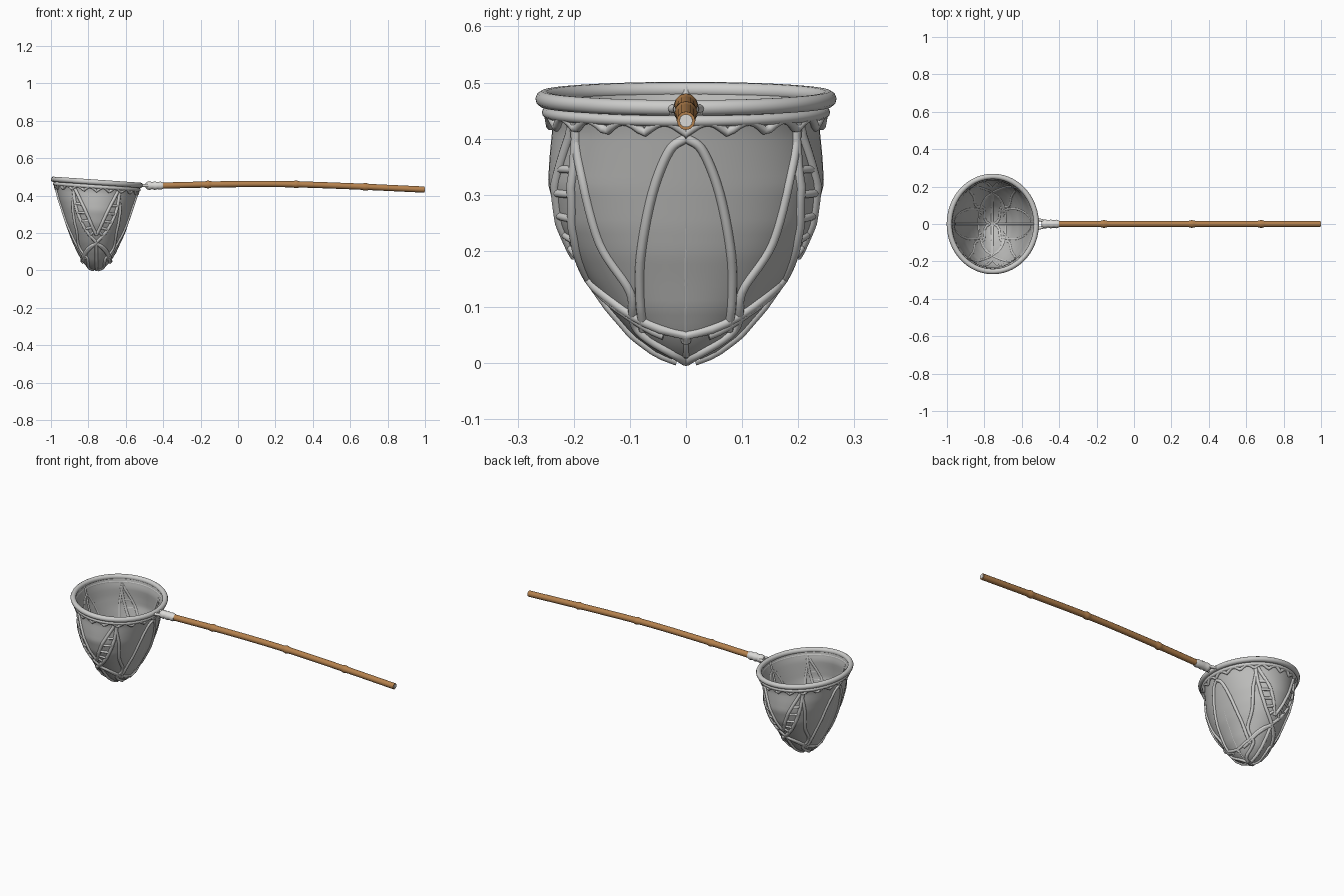
import bpy, bmesh, math
from mathutils import Vector

if "Cube" in bpy.data.objects:
    bpy.data.objects.remove(bpy.data.objects["Cube"])


def material(name, rgb):
    m = bpy.data.materials.new(name)
    m.diffuse_color = (*rgb, 1)
    m.use_nodes = True
    m.node_tree.nodes["Principled BSDF"].inputs["Base Color"].default_value = m.diffuse_color
    return m


CLOTH = material("grey cloth", (0.50, 0.50, 0.49))
CORD = material("pale grey cord", (0.60, 0.60, 0.59))
WOOD = material("brown bamboo", (0.46, 0.22, 0.075))
WRAP = material("off white wrap", (0.72, 0.71, 0.69))

# bag profile: height, left x, right x, half depth
PROFILE = [(0, -.762, -.758, .002), (.008, -.79, -.73, .03), (.02, -.808, -.71, .055),
           (.05, -.835, -.68, .095), (.1, -.862, -.65, .138), (.15, -.886, -.628, .173),
           (.2, -.906, -.605, .203), (.25, -.925, -.588, .228), (.32, -.945, -.568, .246),
           (.37, -.96, -.555, .243), (.42, -.97, -.542, .238), (.475, -.985, -.525, .25)]


def section(z):
    z = max(0, min(.475, z))
    for a, b in zip(PROFILE, PROFILE[1:]):
        if z <= b[0]:
            t = (z - a[0]) / (b[0] - a[0])
            l, r, d = (a[i] + (b[i] - a[i]) * t for i in (1, 2, 3))
            return (l + r) / 2, (r - l) / 2, d


def tilt(x, y, z):
    return Vector((x, y, z - .07 * (x + .755) * z / .45))


def around(a, z, grow=0):
    c, rx, ry = section(z)
    return tilt(c + (rx + grow) * math.cos(a), (ry + grow) * math.sin(a), z)


def on_side(x, z, s):      # front-view point dropped on the bag
    c, rx, ry = section(z)
    k = max(-1, min(1, (x - c) / rx))
    return tilt(c + rx * k, s * ry * math.sqrt(1 - k * k), z)


def on_end(y, z, s):       # side-view point dropped on the bag
    c, rx, ry = section(z)
    k = max(-1, min(1, y / ry))
    return tilt(c + s * rx * math.sqrt(1 - k * k), ry * k, z)


def smooth(pts, n=7):      # Catmull-Rom through 2D points
    p = [Vector(q) for q in pts]
    p = [2 * p[0] - p[1]] + p + [2 * p[-1] - p[-2]]
    out = []
    for i in range(1, len(p) - 2):
        a, b, c, d = p[i - 1:i + 3]
        for j in range(n):
            t = j / n
            out.append(.5 * (2 * b + (c - a) * t + (2 * a - 5 * b + 4 * c - d) * t * t
                             + (3 * b - a - 3 * c + d) * t ** 3))
    return out + [p[-2]]


def shade(ob, angle=50):
    bpy.ops.object.select_all(action='DESELECT')
    ob.select_set(True)
    bpy.context.view_layer.objects.active = ob
    bpy.ops.object.shade_smooth_by_angle(angle=math.radians(angle))


def tubes(name, paths, r, mat, closed=False, radii=None, res=3):
    cu = bpy.data.curves.new(name, 'CURVE')
    cu.dimensions = '3D'
    cu.bevel_depth, cu.bevel_resolution, cu.use_fill_caps = r, res, True
    for path in paths:
        sp = cu.splines.new('POLY')
        sp.points.add(len(path) - 1)
        for i, q in enumerate(path):
            sp.points[i].co = (*q, 1)
            if radii:
                sp.points[i].radius = radii[i] / r
        sp.use_cyclic_u = closed
    cu.materials.append(mat)
    ob = bpy.data.objects.new(name, cu)
    bpy.context.collection.objects.link(ob)
    bpy.ops.object.select_all(action='DESELECT')
    ob.select_set(True)
    bpy.context.view_layer.objects.active = ob
    bpy.ops.object.convert(target='MESH')
    shade(bpy.context.view_layer.objects.active)


# net bag: lofted shell, open at the top
N = 64
zs = [0, .003, .008, .014] + [.02 + .455 * i / 34 for i in range(35)]
bm = bmesh.new()
rings = [[bm.verts.new(around(math.tau * i / N, z)) for i in range(N)] for z in zs]
for a, b in zip(rings, rings[1:]):
    for i in range(N):
        bm.faces.new((a[i], a[(i + 1) % N], b[(i + 1) % N], b[i]))
bm.faces.new(rings[0][::-1])
me = bpy.data.meshes.new("net_bag")
bm.to_mesh(me)
bm.free()
me.materials.append(CLOTH)
bag = bpy.data.objects.new("net_bag", me)
bpy.context.collection.objects.link(bag)
mod = bag.modifiers.new("cloth thickness", 'SOLIDIFY')
mod.thickness = .006
shade(bag)

# hoop and the scalloped hem below it
M = 144
angles = [math.tau * i / M for i in range(M)]
tubes("hoop", [[(-.755 + .232 * math.cos(a), .254 * math.sin(a), .471 - .016 * math.cos(a))
                for a in angles]], .0145, CORD, True)
tubes("scalloped_hem", [[around(a, .423 + .022 * abs(math.sin(10 * a)), .003) for a in angles]],
      .008, CORD, True)
tubes("hem_band", [[around(a, .447, .003) for a in angles]], .010, CORD, True)

# arched ribs and centre seams on both ends of the bag
arch = smooth([(0, .415), (.03, .39), (.06, .31), (.08, .2), (.082, .12), (.076, .06)])
end_ribs = []
for s in (-1, 1):
    for m in (-1, 1):
        end_ribs.append([on_end(m * y, z, s) for y, z in arch])
        end_ribs.append([on_end(m * y, z, s) for y, z in
                         smooth([(.2, .44), (.19, .36), (.155, .22), (.1, .13), (.086, .06), (0, .003)])])
tubes("end_ribs", end_ribs, .0085, CORD)
tubes("inner_seams", [[around(a, z, -.006) for z in zs[3:]] for a in (0, math.pi)], .006, CORD)

# ladder shaped folds, crossing ribs and lower arch on both sides
outer = smooth([(-.125, .43), (-.105, .32), (-.06, .22), (0, .15), (.05, .1), (.07, .05)])
inner = smooth([(-.115, .43), (-.06, .32), (-.02, .23), (0, .19)])
low = smooth([(-.085, .04), (-.05, .11), (0, .14), (.05, .11), (.085, .04)])
side_ribs, rungs = [], []
for s in (-1, 1):
    for m in (-1, 1):
        for path in (outer, inner):
            side_ribs.append([on_side(-.757 + m * x, z, s) for x, z in path])
        for k in range(5):
            a, b = outer[5 + 3 * k], inner[5 + 3 * k]
            rungs.append([on_side(-.757 + m * q.x, q.y, s)
                          for q in (a.lerp(b, j / 4) for j in range(5))])
    side_ribs.append([on_side(-.757 + x, z, s) for x, z in low])
    side_ribs.append([on_side(-.757, .004 + .136 * i / 14, s) for i in range(15)])
tubes("side_ribs", side_ribs, .009, CORD)
tubes("side_rungs", rungs, .007, CORD)

# hoop socket: two rods and a bound collar
tubes("socket_rods", [[(-.535, .03 * m, .455), (-.505, .022 * m, .453), (-.45, .008 * m, .453)]
                      for m in (-1, 1)], .008, WRAP)
xs = [-.495, -.485, -.47, -.46, -.445, -.43, -.415, -.40]
tubes("collar", [[(x, 0, .453) for x in xs]], .02, WRAP,
      radii=[.012, .022, .024, .019, .024, .020, .023, .018])
tubes("hoop_clamp", [[(-.52, -.03, .453), (-.52, .03, .453)]], .012, WRAP)

# bamboo handle, gently bowed, with swollen joints
line, radii = [], []
for p in smooth([(-.42, .453), (-.1, .460), (.25, .461), (.6, .450), (.997, .432)], 36):
    line.append((p.x, 0, p.y))
    swell = sum(math.exp(-((p.x - j) / .012) ** 2) for j in (-.16, .31, .68))
    radii.append(.0165 + .0045 * swell)
tubes("handle", [line], .018, WOOD, radii=radii, res=4)
tubes("handle_end_plug", [[(.99, 0, .4323), (1, 0, .432)]], .012, WRAP)
